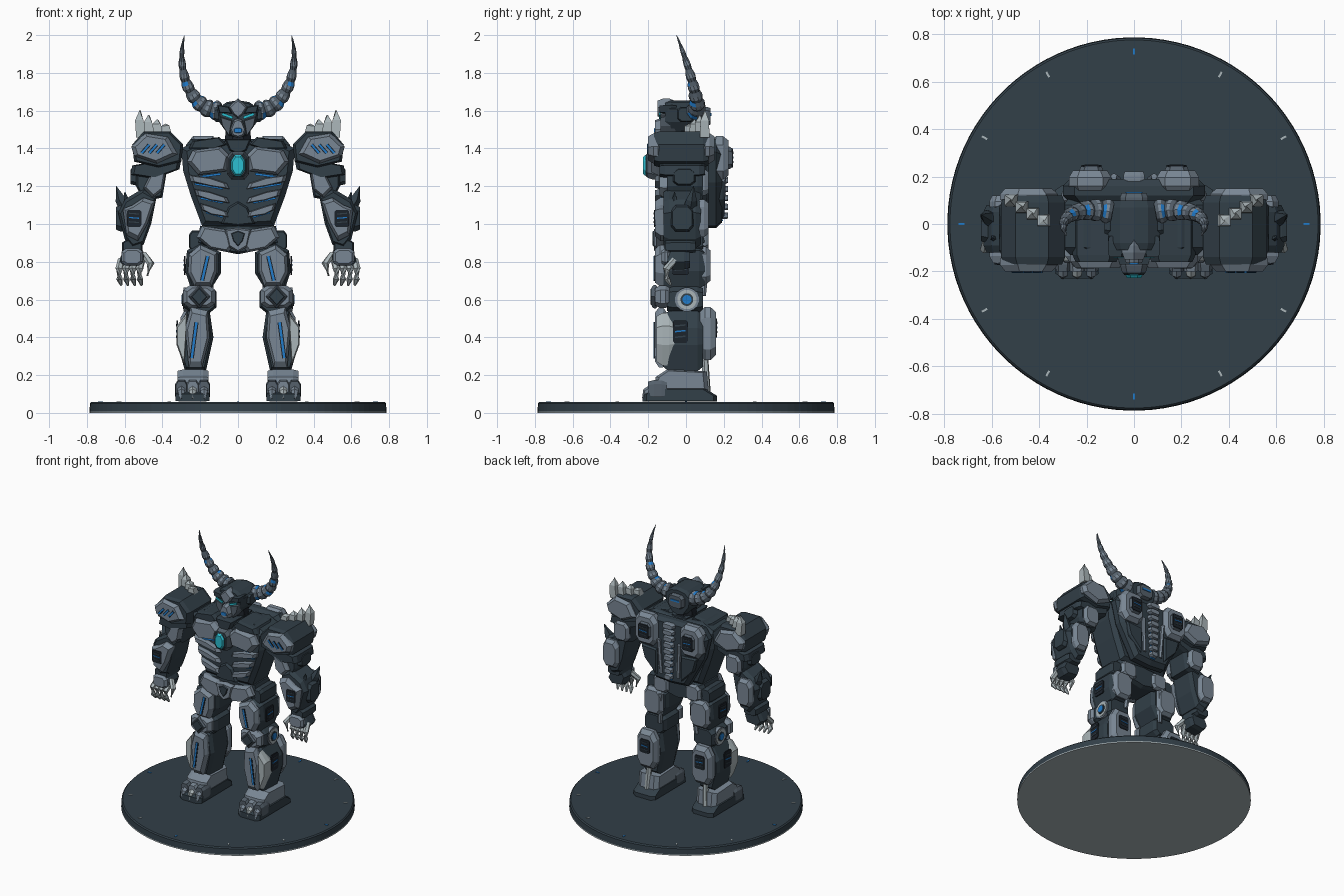
import bpy, bmesh, math
from mathutils import Vector
from mathutils.geometry import interpolate_bezier

default_cube = bpy.data.objects.get("Cube")
if default_cube:
    bpy.data.objects.remove(default_cube, do_unlink=True)


def material(name, *rgb):
    mat = bpy.data.materials.new(name)
    mat.use_nodes = True
    mat.diffuse_color = (*rgb, 1)
    mat.node_tree.nodes["Principled BSDF"].inputs["Base Color"].default_value = (*rgb, 1)
    return mat


dark = material("dark slate", .032, .05, .065)
steel = material("dull steel", .09, .118, .148)
silver = material("blue silver", .19, .24, .295)
light = material("pale silver", .4, .46, .48)
black = material("near black", .012, .017, .024)
blue = material("bright blue", .015, .2, .6)
cyan = material("glowing cyan", .025, .52, .64)


def make(name, verts, faces, colours, indices=None, paired=True):
    """Create one mesh, or a left and right pair of it."""
    for prefix, sign in (("left_", 1), ("right_", -1)) if paired else (("", 1),):
        mesh = bpy.data.meshes.new(prefix + name)
        mesh.from_pydata([(x * sign, y, z) for x, y, z in verts], [], faces)
        for colour in colours:
            mesh.materials.append(colour)
        if indices:
            mesh.polygons.foreach_set("material_index", indices)
        bm = bmesh.new()
        bm.from_mesh(mesh)
        bmesh.ops.recalc_face_normals(bm, faces=bm.faces)
        bm.to_mesh(mesh)
        bm.free()
        bpy.context.collection.objects.link(bpy.data.objects.new(prefix + name, mesh))


def loft(rings):
    """Faces joining equal rings of vertices, with a cap at each end."""
    n = len(rings[0])
    faces = [(r * n + i, r * n + (i + 1) % n, (r + 1) * n + (i + 1) % n, (r + 1) * n + i)
             for r in range(len(rings) - 1) for i in range(n)]
    faces += [tuple(range(n)), tuple(range(len(rings) * n - n, len(rings) * n))]
    return [v for ring in rings for v in ring], faces


def plate(name, outline, front, back, colour, bevel=.14, paired=True, sideways=False):
    """Extrude an outline in depth, narrowing both ends for a chamfer."""
    ca = sum(a for a, b in outline) / len(outline)
    cb = sum(b for a, b in outline) / len(outline)
    depth = min(.03, (back - front) * .35)
    levels = [(front, 1 - bevel), (front + depth, 1), (back - depth, 1), (back, 1 - bevel)]
    if not bevel:
        levels = [(front, 1), (back, 1)]
    rings = []
    for d, s in levels:
        flat = [(ca + (a - ca) * s, cb + (b - cb) * s) for a, b in outline]
        rings.append([(d, a, b) if sideways else (a, d, b) for a, b in flat])
    make(name, *loft(rings), [colour], paired=paired)


def tube(name, path, radii, colours, sides=6, paired=True, rule=None):
    """Round loft along a path; the rule picks a colour per ring and side."""
    path = [Vector(p) for p in path]
    rings = []
    for i, (p, r) in enumerate(zip(path, radii)):
        way = path[min(i + 1, len(path) - 1)] - path[max(i - 1, 0)]
        turn = way.to_track_quat("Z", "Y")
        angles = [math.tau * (k + .5) / sides for k in range(sides)]
        rings.append([p + turn @ Vector((r * math.cos(a), r * math.sin(a), 0)) for a in angles])
    verts, faces = loft(rings)
    indices = [rule(f // sides, f % sides) for f in range(len(faces))] if rule else None
    make(name, verts, faces, colours, indices, paired)


def octa(x, z, w, h, cut=.4):
    """Rectangle of half size w by h with cut corners."""
    a, b = w * (1 - cut), h * (1 - cut)
    return [(x + i, z + j) for i, j in ((a, h), (w, b), (w, -b), (a, -h), (-a, -h), (-w, -b), (-w, b), (-a, h))]


def diamond(x, z, w, h):
    return [(x, z + h), (x + w, z), (x, z - h), (x - w, z)]


def both(half):
    """Complete a half outline across the centre line."""
    return half + [(-x, z) for x, z in reversed(half) if x > 0]


def strip(name, start, end, width, depth, colour=blue, paired=True, sideways=False):
    """Thin painted line between two points."""
    a, b = Vector(start), Vector(end)
    n = (b - a).orthogonal().normalized() * width / 2
    outline = [tuple(p) for p in (a + n, b + n, b - n, a - n)]
    plate(name, outline, depth - .004, depth + .004, colour, 0, paired, sideways)


def glow(name, start, end, width, depth):
    """Blue line lying in a wider dark groove."""
    strip(name + "_groove", start, end, width * 1.9, depth + .002, black)
    strip(name, start, end, width, depth)


def vent(name, a, b, w, h, depth, sideways=False):
    """Dark grille with slats, the middle one blue."""
    plate(name, octa(a, b, w, h, .2), depth - .004, depth + .004, black, 0, sideways=sideways)
    for i in (-1, 0, 1):
        z = b + i * h * .5
        strip(name + "_slat", (a - w * .7, z), (a + w * .7, z + h * .1), h * .13, depth + math.copysign(.003, depth),
              dark if i else blue, sideways=sideways)


# Round base with marks
tube("base_underside", [(0, 0, 0), (0, 0, .008)], [.787, .787], [light], 96, False)
tube("base_disc", [(0, 0, .008), (0, 0, .05), (0, 0, .058)], [.787, .784, .776], [dark], 96, False)
for i in range(12):
    way = Vector((math.cos(i * math.tau / 12), math.sin(i * math.tau / 12), 0))
    ends = [way * r + Vector((0, 0, .057)) for r in (.715, .74)]
    tube("base_mark", ends, [.006, .006], [light if i % 3 else blue], 4, False)

# Feet
plate("sole", [(-.23, .06), (.165, .06), (.165, .09), (.1, .13), (-.15, .13), (-.23, .1)], .15, .33, dark, .1, sideways=True)
plate("foot_top", [(-.17, .12), (.12, .12), (.11, .22), (-.1, .23), (-.16, .19)], .155, .32, silver, sideways=True)
for i in range(3):
    x = .18 + i * .06
    plate("toe", octa(x, .12, .033, .053), -.2, -.1, silver if i % 2 else steel)
    tube("toe_claw", [(x, -.17, .13), (x, -.21, .11), (x, -.225, .075)], [.026, .022, .008], [light if i == 1 else silver])
tube("heel_piston", [(.24, .11, .1), (.23, .1, .3)], [.022, .018], [light])

# Shins
shin = [(.15, .54), (.27, .54), (.32, .45), (.32, .36), (.28, .22), (.17, .22), (.13, .4)]
plate("shin_core", shin, -.12, .09, dark)
plate("shin_guard", [(.16, .54), (.25, .56), (.28, .45), (.26, .24), (.19, .24), (.15, .4)], -.165, -.1, silver, .2)
plate("shin_outer_fin", [(.27, .53), (.325, .46), (.325, .36), (.285, .25), (.275, .4)], -.155, -.06, light)
plate("calf_armour", octa(.225, .42, .08, .14), .07, .16, silver, .2)
vent("calf_vent", .225, .45, .04, .05, .161)
vent("shin_vent", -.03, .43, .04, .06, .321, True)
glow("shin_light", (.22, .48), (.245, .29), .012, -.167)

# Knees
plate("knee_core", octa(.2, .6, .085, .07), -.1, .09, dark)
plate("knee_guard", octa(.205, .615, .085, .06), -.165, -.08, silver, .25)
plate("knee_frame", diamond(.205, .615, .058, .062), -.18, -.15, steel)
plate("knee_jewel", diamond(.205, .615, .044, .048), -.187, -.17, dark)
for r, out, colour in ((.064, .288, silver), (.052, .292, light), (.034, .296, dark), (.024, .299, blue)):
    tube("knee_hub", [(.2, .005, .6), (out, .005, .6)], [r, r], [colour], 16)

# Thighs
thigh = [(.09, .85), (.2, .9), (.27, .86), (.28, .75), (.25, .66), (.14, .66), (.09, .74)]
plate("thigh_core", thigh, -.12, .1, dark)
plate("thigh_guard", [(.11, .85), (.2, .89), (.26, .84), (.265, .74), (.23, .67), (.14, .67), (.11, .75)], -.165, -.09, silver, .2)
plate("thigh_back", octa(.19, .78, .075, .1), .06, .13, silver, .2)
vent("thigh_vent", -.03, .78, .045, .05, .281, True)
glow("thigh_light", (.16, .83), (.19, .7), .012, -.167)
tube("thigh_piston", [(.13, .11, .85), (.15, .09, .62)], [.02, .016], [silver])

# Pelvis
plate("pelvis_core", both([(0, 1), (.2, .99), (.22, .9), (.1, .86), (0, .84)]), -.12, .1, dark, paired=False)
plate("hip_plate", [(.06, .97), (.19, .99), (.22, .93), (.15, .87), (.05, .85), (.02, .89)], -.16, -.08, silver, .2)
plate("hip_side", octa(.22, .91, .04, .055), -.1, .09, dark)
plate("hip_back", octa(.13, .92, .06, .06), .07, .12, silver, .2)
plate("pelvis_frame", both([(0, .98), (.07, .97), (.05, .88), (0, .85)]), -.17, -.12, silver, paired=False)
plate("pelvis_jewel", both([(0, .965), (.037, .95), (.025, .91), (0, .88)]), -.178, -.15, dark, paired=False)

# Torso
torso = both([(0, 1.43), (.2, 1.45), (.3, 1.4), (.29, 1.28), (.25, 1.15), (.19, .99), (0, .98)])
plate("torso_core", torso, -.13, .11, dark, .1, False)
plate("chest_plate", [(.04, 1.36), (.09, 1.41), (.24, 1.39), (.27, 1.33), (.21, 1.26), (.06, 1.28)], -.185, -.09, silver, .2)
plate("collar_plate", [(.06, 1.42), (.1, 1.46), (.24, 1.44), (.26, 1.4), (.12, 1.4)], -.16, .06, dark)
strip("chest_light", (.09, 1.265), (.2, 1.25), .012, -.137)
for i in range(3):
    z, out = 1.23 - i * .075, .26 - i * .03
    rib = [(.045, z - .045), (.06, z - .015), (.15, z + .015), (out, z + .03), (out - .01, z - .005), (.14, z - .03)]
    plate("rib", rib, -.165, -.1, silver, .18)
    strip("rib_light", (.08, z - .043), (out - .03, z - .018), .01, -.134)
    plate("side_rib", octa(-.01, z, .07, .022), out - .08, out + .005, dark, sideways=True)
plate("belly_plate", both([(0, 1.12), (.05, 1.09), (.09, 1.0), (0, .99)]), -.15, -.1, dark, paired=False)
plate("gem_mount", octa(0, 1.31, .058, .075), -.205, -.1, steel, paired=False)
plate("gem_rim", octa(0, 1.31, .047, .062), -.215, -.19, dark, paired=False)
plate("chest_gem", octa(0, 1.31, .036, .055, .55), -.228, -.19, cyan, .2, False)
plate("throat_guard", both([(0, 1.45), (.07, 1.45), (.045, 1.39), (0, 1.37)]), -.17, .08, dark, paired=False)

# Back armour and spine
pack = both([(0, 1.45), (.25, 1.45), (.3, 1.38), (.26, 1.22), (.13, .99), (0, .98)])
plate("back_shell", pack, .09, .19, dark, .1, False)
plate("back_pod", octa(.185, 1.35, .09, .115), .13, .226, silver, .2)
plate("pod_housing", octa(.18, 1.35, .05, .06), .2, .243, steel)
vent("pod_vent", .18, 1.35, .042, .05, .244)
plate("back_strap", [(.1, 1.22), (.23, 1.23), (.2, 1.13), (.1, 1.03)], .17, .205, dark)
for i in range(9):
    plate("vertebra", octa(0, 1.42 - i * .047, .045 - i * .002, .018), .17, .222, silver, paired=False)
    strip("spine_light", (-.02, 1.397 - i * .047), (.02, 1.397 - i * .047), .008, .192, paired=False)
tube("back_piston", [(.085, .2, 1.3), (.07, .19, 1.05)], [.014, .014], [silver])

# Head
tube("neck", [(0, 0, 1.4), (0, 0, 1.5)], [.08, .07], [black], 8, False)
skull = both([(0, 1.655), (.06, 1.645), (.11, 1.61), (.1, 1.54), (.05, 1.47), (0, 1.455)])
plate("head_core", skull, -.11, .1, dark, .1, False)
plate("head_back_plate", octa(0, 1.57, .06, .05), .08, .13, steel, paired=False)
strip("head_back_light", (-.035, 1.58), (.035, 1.58), .014, .131, paired=False)
plate("brow_crest", both([(0, 1.665), (.05, 1.62), (.025, 1.58), (0, 1.56)]), -.15, -.06, silver, .2, False)
plate("brow", [(.03, 1.585), (.05, 1.62), (.11, 1.63), (.1, 1.59)], -.14, -.05, dark)
plate("cheek", [(.03, 1.55), (.095, 1.57), (.085, 1.52), (.045, 1.46), (.04, 1.5)], -.135, -.03, steel)
strip("eye", (.028, 1.562), (.085, 1.583), .014, -.138, cyan)
plate("muzzle", both([(0, 1.56), (.022, 1.55), (.042, 1.5), (.03, 1.465), (0, 1.455)]), -.165, -.08, silver, .2, False)
plate("nose", octa(0, 1.495, .022, .013), -.17, -.15, blue, paired=False)
plate("ear_guard", octa(0, 1.58, .045, .04), .09, .125, dark, sideways=True)

# Ringed horns with dark grooves
curve = interpolate_bezier(*map(Vector, ((.09, .05, 1.6), (.24, .08, 1.59), (.335, .03, 1.8), (.283, -.05, 2))), 27)
girth = [.05 * (1 - i / 26) ** .8 * (.86 if i % 3 == 0 else 1.08) + .001 for i in range(27)]


def horn_colour(ring, side):
    if ring % 3 != 1:
        return 2 if ring % 6 == 2 and ring < 18 and side in (1, 2, 5, 6) else 1
    return 0


tube("horn", curve, girth, [silver, steel, blue], 10, rule=horn_colour)

# Shoulders with spikes
block = [(.29, 1.42), (.36, 1.49), (.5, 1.49), (.56, 1.42), (.55, 1.33), (.42, 1.3), (.3, 1.33)]
plate("shoulder_block", block, -.17, .12, dark, .1)
shield = [(.32, 1.37), (.37, 1.46), (.49, 1.48), (.565, 1.41), (.55, 1.36), (.43, 1.32)]
plate("shoulder_shield", shield, -.2, -.12, silver, .2)
plate("shoulder_back", shield, .08, .15, silver, .2)
plate("shoulder_lower", [(.3, 1.34), (.45, 1.33), (.56, 1.31), (.57, 1.26), (.44, 1.24), (.31, 1.29)], -.14, .1, dark)
for i in range(3):
    x = .39 + i * .04
    glow("shoulder_light", (x, 1.42), (x + .04, 1.375), .01, -.202)
for i in range(4):
    x, y = .375 + i * .046, .015 + i * .028
    tube("shoulder_spike", [(x, y, 1.46), (x + .01, y, 1.52 + i * .01), (x + .005, y, 1.53 + i * .024)], [.037, .031, .004], [light], 4)

# Upper arms
plate("upper_arm", [(.37, 1.32), (.54, 1.31), (.54, 1.2), (.5, 1.12), (.4, 1.14)], -.1, .09, dark)
plate("arm_guard", [(.38, 1.29), (.46, 1.27), (.5, 1.19), (.45, 1.14), (.4, 1.18)], -.14, -.07, silver, .2)
plate("arm_back", octa(.46, 1.22, .06, .07), .06, .12, silver, .2)
plate("arm_side", octa(-.01, 1.25, .06, .045), .5, .57, dark, sideways=True)

# Forearms and elbow spikes
forearm = [(.43, 1.15), (.5, 1.19), (.6, 1.13), (.635, 1.06), (.6, .92), (.56, .87), (.5, .89), (.46, 1)]
plate("forearm_core", forearm, -.12, .08, dark)
plate("forearm_guard", [(.44, 1.12), (.5, 1.14), (.56, 1.1), (.61, 1.08), (.59, .94), (.53, .91), (.48, 1)], -.165, -.08, silver, .2)
plate("forearm_back", octa(.55, 1.03, .06, .1), .05, .12, silver, .2)
plate("forearm_side", octa(-.02, 1.03, .06, .07), .58, .645, dark, sideways=True)
vent("forearm_vent", .55, 1.03, .038, .045, -.166)
tube("elbow_spike", [(.59, .02, 1.08), (.62, .03, 1.13), (.645, .04, 1.2)], [.04, .03, .002], [dark], 5)
tube("small_elbow_spike", [(.58, -.06, 1.08), (.6, -.06, 1.17)], [.03, .002], [dark], 5)

# Hands
plate("wrist", octa(.56, .88, .055, .035), -.11, .05, dark)
plate("palm", [(.51, .87), (.6, .87), (.635, .8), (.6, .76), (.51, .77), (.49, .83)], -.1, .02, dark)
plate("hand_guard", octa(.56, .825, .058, .045), -.13, -.08, silver, .25)
for i in range(4):
    x = .51 + i * .036
    tube("finger", [(x, -.06, .81), (x + .012, -.105, .76), (x + .01, -.1, .71), (x, -.08, .675)], [.019, .02, .017, .006], [light])
tube("thumb", [(.5, -.07, .84), (.462, -.1, .79), (.48, -.1, .725)], [.019, .02, .006], [light])
